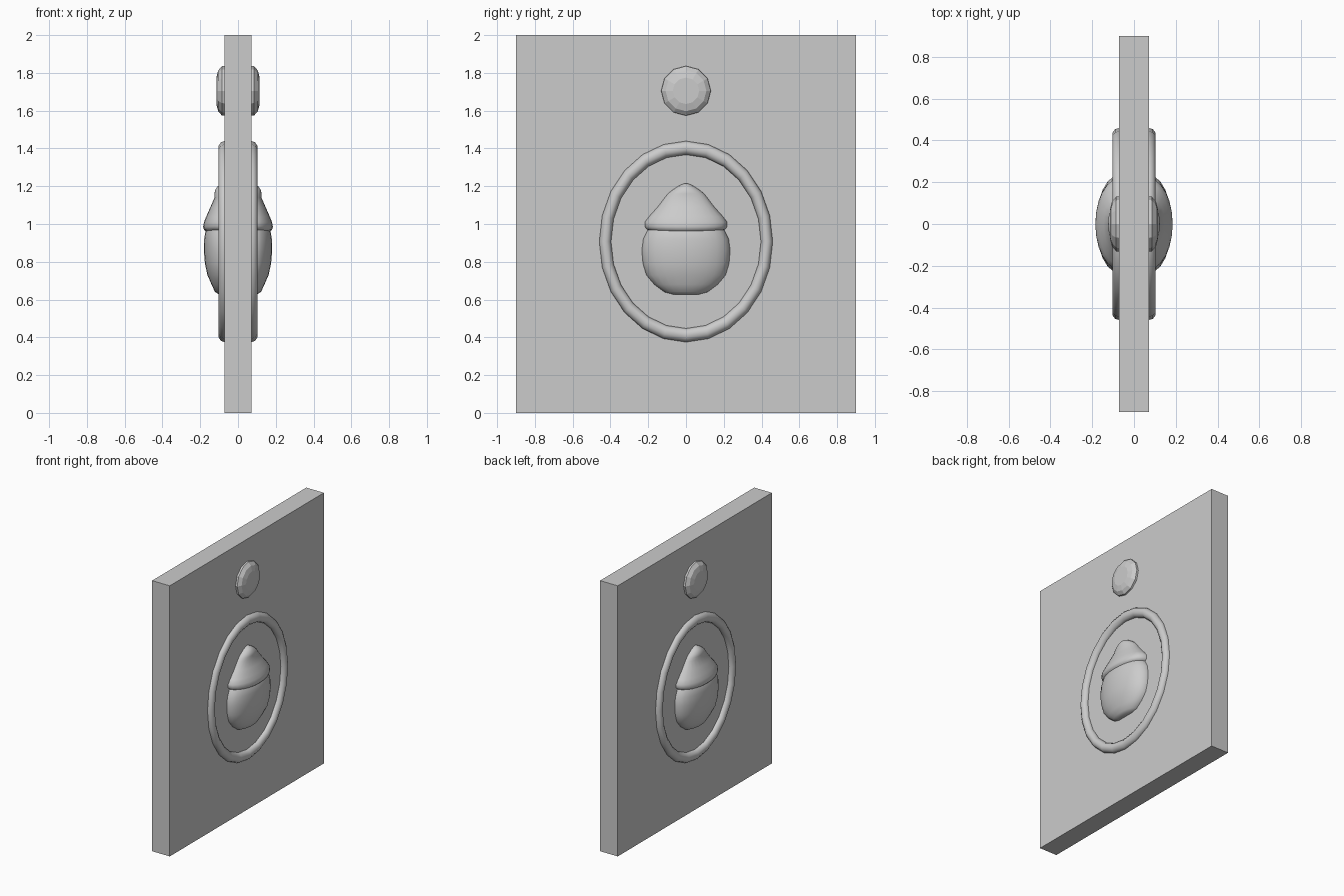
import bpy, bmesh, math

cube = bpy.data.objects.get("Cube")
if cube:
    bpy.data.objects.remove(cube, do_unlink=True)

stone = bpy.data.materials.new("grey stone")
stone.use_nodes = True
GREY = (0.6, 0.6, 0.6, 1)
stone.diffuse_color = GREY
stone.node_tree.nodes["Principled BSDF"].inputs["Base Color"].default_value = GREY

FACE = 0.072   # half thickness of the slab


def finish(bm, name, angle=None):
    bmesh.ops.recalc_face_normals(bm, faces=bm.faces)
    mesh = bpy.data.meshes.new(name)
    bm.to_mesh(mesh)
    bm.free()
    obj = bpy.data.objects.new(name, mesh)
    bpy.context.collection.objects.link(obj)
    mesh.materials.append(stone)
    if angle:
        bpy.ops.object.select_all(action='DESELECT')
        obj.select_set(True)
        bpy.context.view_layer.objects.active = obj
        bpy.ops.object.shade_smooth_by_angle(angle=math.radians(angle))
    return obj


def loft(bm, rings, closed):
    """Bridge rings of points and cap both ends."""
    loops = [[bm.verts.new(p) for p in ring] for ring in rings]
    n = len(loops[0])
    for a, b in zip(loops, loops[1:]):
        for i in range(n if closed else n - 1):
            j = (i + 1) % n
            bm.faces.new((a[i], a[j], b[j], b[i]))
    bm.faces.new(loops[0])
    bm.faces.new(loops[-1])


def shell(name, side, stations):
    """Domed half body; each station is height, half width, projection."""
    bm = bmesh.new()
    rings = []
    for z, w, x in stations:
        ring = [(side * (FACE - 0.02), -w, z)]
        for i in range(13):
            a = math.pi * (i / 12 - 0.5)
            ring.append((side * (FACE + (x - FACE) * math.cos(a)), w * math.sin(a), z))
        ring.append((side * (FACE - 0.02), w, z))
        rings.append(ring)
    loft(bm, rings, True)
    finish(bm, name, 50)


def ellipse_ring(name, side):
    """Oval moulding swept round the slab face."""
    bm = bmesh.new()
    n, m = 24, 10
    grid = []
    for i in range(n):
        a = math.tau * i / n
        row = []
        for j in range(m):
            b = math.tau * j / m
            r = 1 + 0.073 * math.cos(b)
            row.append(bm.verts.new((side * (FACE + 0.032 * math.sin(b)),
                                     0.428 * r * math.sin(a),
                                     0.907 + 0.496 * r * math.cos(a))))
        grid.append(row)
    for i in range(n):
        for j in range(m):
            k, l = (i + 1) % n, (j + 1) % m
            bm.faces.new((grid[i][j], grid[k][j], grid[k][l], grid[i][l]))
    finish(bm, name, 50)


def disc(name, side):
    """Faceted sun disc."""
    bm = bmesh.new()
    rings = []
    for x, r in ((0.05, 0.133), (0.085, 0.131), (0.105, 0.108), (0.115, 0.07)):
        rings.append([(side * x, r * math.sin(math.tau * i / 12),
                       1.705 + r * math.cos(math.tau * i / 12)) for i in range(12)])
    loft(bm, rings, True)
    finish(bm, name)


# Upright slab
bm = bmesh.new()
bmesh.ops.create_cube(bm, size=1)
for v in bm.verts:
    v.co = (v.co.x * FACE * 2, v.co.y * 1.8, v.co.z * 2 + 1)
finish(bm, "slab")

WINGS = ((0.628, 0.07, 0.10), (0.64, 0.115, 0.122), (0.68, 0.168, 0.14),
         (0.73, 0.21, 0.162), (0.79, 0.228, 0.175), (0.86, 0.234, 0.181),
         (0.92, 0.226, 0.179), (0.965, 0.204, 0.172), (1.0, 0.18, 0.15))
THORAX = ((0.955, 0.17, 0.165), (0.972, 0.207, 0.181), (0.985, 0.217, 0.185),
          (1.01, 0.218, 0.18), (1.04, 0.195, 0.168), (1.09, 0.15, 0.146),
          (1.14, 0.112, 0.124), (1.16, 0.096, 0.125), (1.18, 0.072, 0.121),
          (1.20, 0.042, 0.108), (1.215, 0.01, 0.085))

# Reliefs on both broad faces
for side, label in ((1, "left"), (-1, "right")):
    ellipse_ring(label + "_oval_ring", side)
    disc(label + "_disc", side)
    shell(label + "_beetle_wing_case", side, WINGS)
    shell(label + "_beetle_thorax", side, THORAX)
